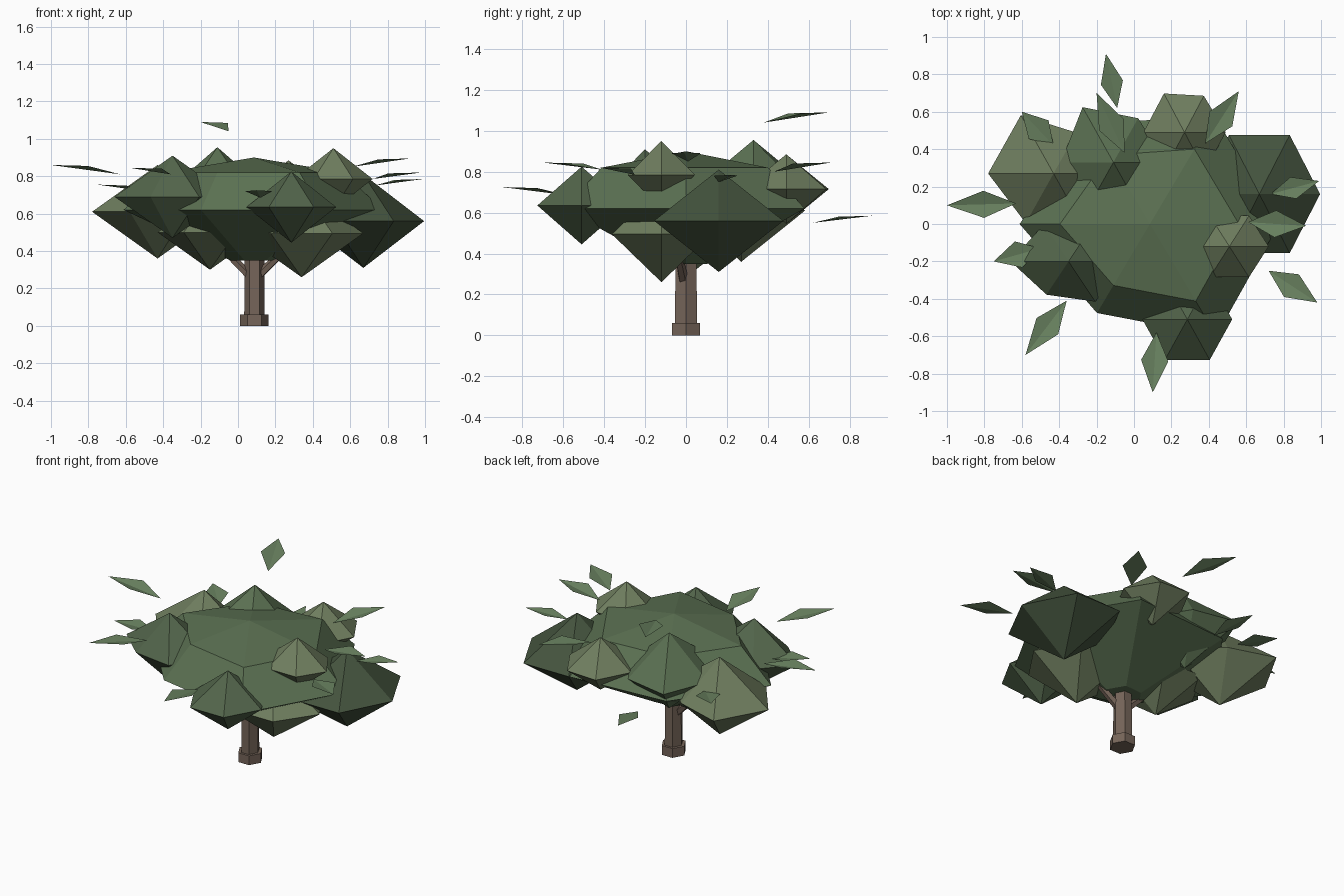
import bpy, bmesh, math
from mathutils import Vector

if "Cube" in bpy.data.objects:
    bpy.data.objects.remove(bpy.data.objects["Cube"])


def material(name, rgb):
    m = bpy.data.materials.new(name)
    m.diffuse_color = (*rgb, 1)
    m.use_nodes = True
    m.node_tree.nodes["Principled BSDF"].inputs["Base Color"].default_value = m.diffuse_color
    return m


BARK = material("bark", (0.18, 0.13, 0.10))
GREEN = material("green", (0.105, 0.165, 0.085))
DARK = material("dark_green", (0.058, 0.088, 0.048))
MID = material("mid_green", (0.085, 0.13, 0.07))
OLIVE = material("olive", (0.16, 0.21, 0.115))
LEAF = material("leaf_green", (0.14, 0.22, 0.115))


def finish(bm, name, mat):
    me = bpy.data.meshes.new(name)
    bmesh.ops.recalc_face_normals(bm, faces=bm.faces)
    bm.to_mesh(me)
    bm.free()
    me.materials.append(mat)
    ob = bpy.data.objects.new(name, me)
    bpy.context.collection.objects.link(ob)
    return ob


def lathe(name, mat, centre, profile, rx, ry, wobble=(1,) * 6):
    """Six-sided closed body: profile is (radius, height) from bottom to top,
    wobble scales the radius at each corner for an irregular outline."""
    n = 6
    bm = bmesh.new()
    rings = []
    for r, h in profile:
        steps = n if r > 0 else 1
        rings.append([bm.verts.new((centre[0] + rx * r * wobble[i] * math.cos(2 * math.pi * i / n),
                                    centre[1] + ry * r * wobble[i] * math.sin(2 * math.pi * i / n),
                                    centre[2] + h)) for i in range(steps)])
    for a, b in zip(rings, rings[1:]):
        for i in range(n):
            j = (i + 1) % n
            quad = [a[i % len(a)], a[j % len(a)], b[j % len(b)], b[i % len(b)]]
            bm.faces.new(list(dict.fromkeys(quad)))
    for ring in (rings[0], rings[-1]):
        if len(ring) > 1:
            bm.faces.new(ring)
    return finish(bm, name, mat)


def branch(name, start, end, r1, r2):
    d = Vector(end) - Vector(start)
    bm = bmesh.new()
    bmesh.ops.create_cone(bm, cap_ends=True, segments=5, radius1=r1, radius2=r2, depth=d.length)
    ob = finish(bm, name, BARK)
    ob.location = (Vector(start) + Vector(end)) / 2
    ob.rotation_euler = d.to_track_quat('Z', 'Y').to_euler()


def leaf(name, base, tip, width=0.145):
    """Kite folded along its midrib."""
    b, t = Vector(base), Vector(tip)
    side = (t - b).cross(Vector((0, 0, 1))).normalized() * width / 2
    mid = b.lerp(t, 0.47)
    mid.z = t.z - 0.005
    bm = bmesh.new()
    vb, vt, vl, vr = [bm.verts.new(p) for p in (b, t, mid + side, mid - side)]
    bm.faces.new((vb, vl, vt))
    bm.faces.new((vb, vt, vr))
    finish(bm, name, LEAF)


# Trunk, foot and branches
lathe("root_foot", BARK, (0.088, 0, 0), [(1, 0), (1, 0.06)], 0.076, 0.078)
lathe("trunk", BARK, (0.088, 0, 0), [(1, 0), (0.95, 0.5)], 0.055, 0.062)
branch("left_branch", (0.07, 0.0, 0.26), (-0.13, 0.02, 0.46), 0.025, 0.018)
branch("right_branch", (0.10, -0.01, 0.26), (0.31, -0.05, 0.46), 0.025, 0.018)

# Main canopy: flat-topped crown tapering down to the trunk
lathe("main_canopy", GREEN, (0.085, 0, 0.62),
      [(0.18, -0.27), (1, 0), (0.69, 0.2), (0, 0.28)], 0.69, 0.67,
      (1, 1, 0.92, 1.01, 0.82, 1.03))

# Foliage clumps: irregular double pyramids
# (material, centre, rx, ry, half height, corner wobble)
EVEN = (1,) * 6
clumps = [
    (DARK, (0.67, 0.16, 0.56), 0.325, 0.365, 0.25, EVEN),
    (OLIVE, (-0.43, 0.27, 0.61), 0.35, 0.36, 0.25, (1, 0.7, 1, 1, 0.85, 0.9)),
    (MID, (0.285, -0.51, 0.635), 0.24, 0.25, 0.19, EVEN),
    (MID, (-0.35, -0.20, 0.69), 0.31, 0.27, 0.22, (1, 1, 0.85, 1, 0.76, 0.92)),
    (OLIVE, (0.51, -0.12, 0.785), 0.21, 0.19, 0.165, EVEN),
    (OLIVE, (0.27, 0.49, 0.715), 0.22, 0.24, 0.17, (1, 0.94, 1, 1, 1, 1)),
    (GREEN, (-0.11, 0.33, 0.71), 0.33, 0.34, 0.245, (0.85, 0.8, 1, 0.85, 1, 1)),
    (OLIVE, (0.34, -0.12, 0.495), 0.33, 0.28, 0.235, EVEN),
    (OLIVE, (-0.15, 0.02, 0.50), 0.28, 0.30, 0.20, EVEN),
]
for i, (mat, c, rx, ry, h, wob) in enumerate(clumps):
    lathe(f"foliage_clump_{i + 1}", mat, c, [(0, -h), (1, 0), (0, h)], rx, ry, wob)

# Loose leaves around the crown (base, tip)
leaves = [
    ((-0.63, 0.11, 0.81), (-1.0, 0.10, 0.86)),
    ((-0.36, -0.41, 0.81), (-0.58, -0.70, 0.845)),
    ((0.12, -0.58, 0.685), (0.10, -0.90, 0.725)),
    ((0.72, -0.25, 0.785), (0.98, -0.42, 0.82)),
    ((0.61, 0.01, 0.85), (0.92, -0.01, 0.895)),
    ((0.73, 0.16, 0.75), (0.99, 0.23, 0.785)),
    ((0.38, 0.43, 0.80), (0.56, 0.71, 0.845)),
    ((-0.05, 0.38, 1.04), (-0.20, 0.70, 1.09)),
    ((-0.09, 0.62, 0.55), (-0.15, 0.91, 0.585)),
    ((-0.43, 0.42, 0.70), (-0.60, 0.60, 0.73)),
    ((-0.50, -0.13, 0.72), (-0.75, -0.20, 0.755)),
]
for i, (b, t) in enumerate(leaves):
    leaf(f"leaf_{i + 1}", b, t, 0.12 if i in (5, 8) else 0.145)
